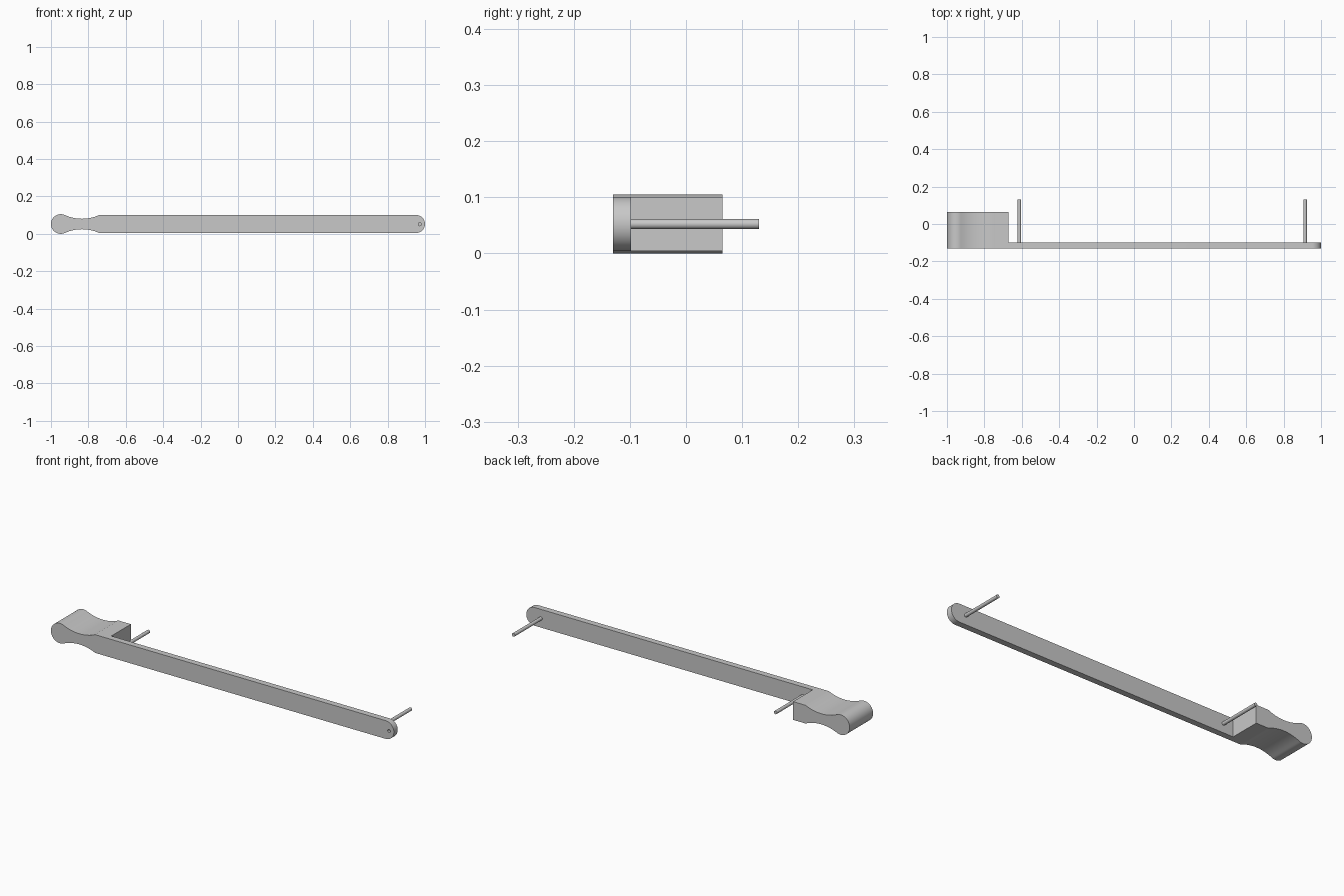
import bpy
import bmesh
from math import sin, cos, pi, atan2, asin, radians
from mathutils import Matrix

cube = bpy.data.objects.get("Cube")
if cube:
    bpy.data.objects.remove(cube, do_unlink=True)

MID = 0.0525          # height of the long axis
FRONT, BAR_BACK, GRIP_BACK, PIN_BACK = -0.13, -0.098, 0.065, 0.13
GRIP_END = -0.67      # where the thick grip steps down to the thin bar

grey = bpy.data.materials.new("plain grey")
grey.use_nodes = True
colour = (0.58, 0.58, 0.58, 1)
grey.diffuse_color = colour
grey.node_tree.nodes["Principled BSDF"].inputs["Base Color"].default_value = colour


def make_object(name, bm):
    bmesh.ops.recalc_face_normals(bm, faces=bm.faces)
    mesh = bpy.data.meshes.new(name)
    bm.to_mesh(mesh)
    bm.free()
    mesh.materials.append(grey)
    obj = bpy.data.objects.new(name, mesh)
    bpy.context.collection.objects.link(obj)
    return obj


def extrude_profile(name, points, y0, y1):
    bm = bmesh.new()
    face = bm.faces.new([bm.verts.new((x, y0, z)) for x, z in points])
    new = bmesh.ops.extrude_face_region(bm, geom=[face])["geom"]
    verts = [v for v in new if isinstance(v, bmesh.types.BMVert)]
    bmesh.ops.translate(bm, verts=verts, vec=(0, y1 - y0, 0))
    return make_object(name, bm)


def arc(cx, cz, r, a0, a1, n):
    angles = [a0 + (a1 - a0) * i / n for i in range(n + 1)]
    return [(cx + r * cos(a), cz + r * sin(a)) for a in angles]


def rod(name, x, z, r, y0, y1):
    return extrude_profile(name, arc(x, z, r, 0, 2 * pi, 24)[:-1], y0, y1)


def cut(target, cutter):
    mod = target.modifiers.new("cut", "BOOLEAN")
    mod.operation = "DIFFERENCE"
    mod.solver = "EXACT"
    mod.object = cutter
    activate(target)
    bpy.ops.object.modifier_apply(modifier=mod.name)
    bpy.data.objects.remove(cutter, do_unlink=True)


def activate(obj):
    bpy.ops.object.select_all(action="DESELECT")
    obj.select_set(True)
    bpy.context.view_layer.objects.active = obj


# Upper half of the outline: round knob, tangent waist arc, straight bar, round tip
knob_r, knob_x, waist_x, waist_r, bar_r = 0.0525, -0.9475, -0.834, 0.223, 0.048
waist_z = 0.028 + waist_r
join = atan2(waist_z, waist_x - knob_x)
shoulder = -pi / 2 + asin(0.091 / waist_r)
upper = arc(knob_x, 0, knob_r, pi, join, 20)
upper += arc(waist_x, waist_z, waist_r, join - pi, shoulder, 16)[1:]
upper[-1] = (upper[-1][0], bar_r)
upper += arc(1 - bar_r, 0, bar_r, pi / 2, 0, 14)
lower = [(x, -z) for x, z in reversed(upper[1:-1])]
outline = [(x, z + MID) for x, z in upper + lower]

# Grip and bar as one solid, thinned behind the bar
body = extrude_profile("grip_and_bar", outline, FRONT, GRIP_BACK)
box = bmesh.new()
bmesh.ops.create_cube(box, size=1, matrix=Matrix.Translation(
    ((GRIP_END + 1.2) / 2, (BAR_BACK + 0.3) / 2, MID))
    @ Matrix.Diagonal((1.2 - GRIP_END, 0.3 - BAR_BACK, 0.5, 1)))
cut(body, make_object("step_cutter", box))

# Small blind hole near the tip
cut(body, rod("hole_cutter", 0.972, 0.051, 0.008, FRONT - 0.05, FRONT + 0.012))

# Two pins on the back of the bar
parts = [body]
for name, x in (("grip_pin", -0.613), ("tip_pin", 0.915)):
    parts.append(rod(name, x, MID, 0.009, BAR_BACK - 0.01, PIN_BACK))

for part in parts:
    activate(part)
    bpy.ops.object.shade_smooth_by_angle(angle=radians(20))
